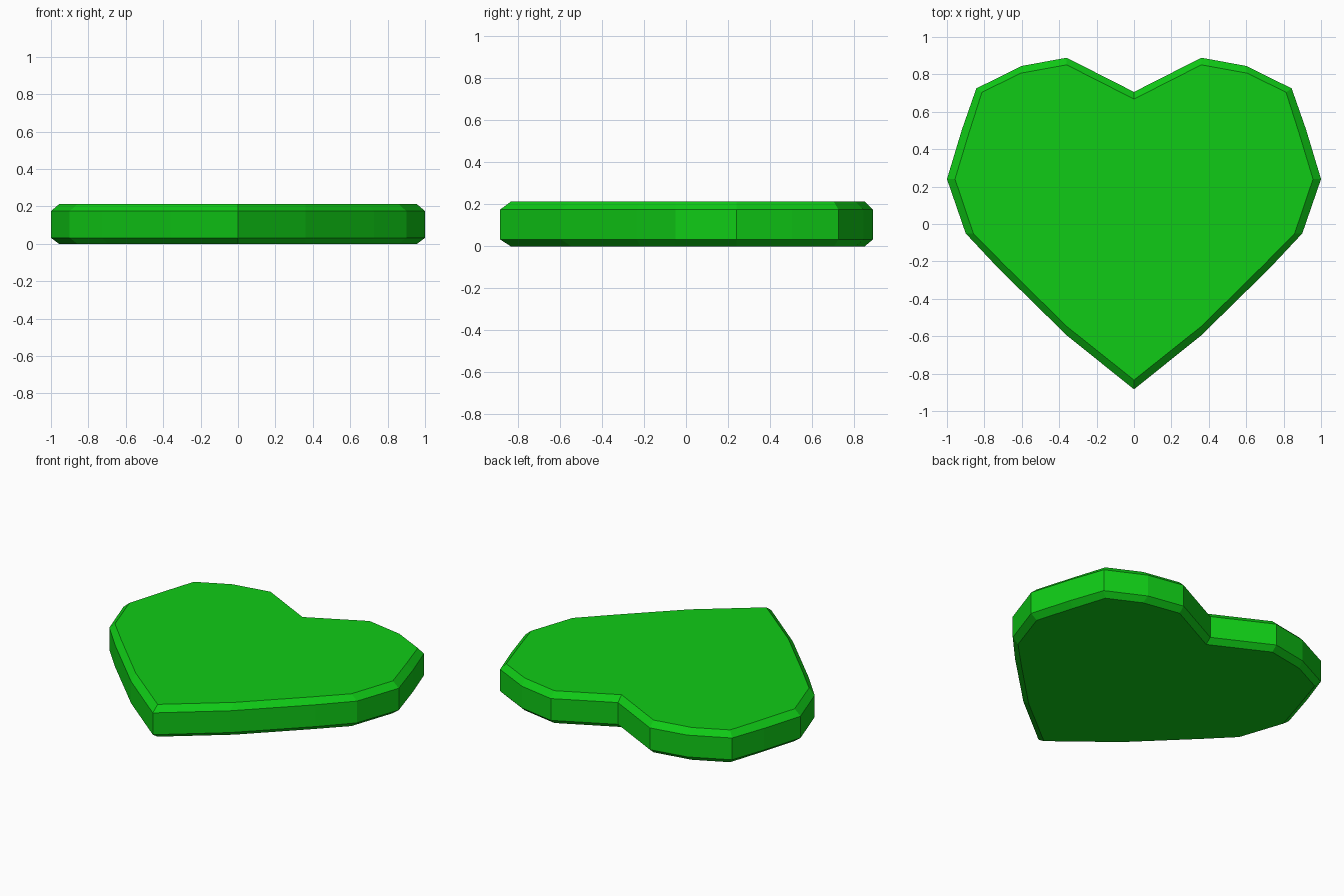
import bpy, bmesh

if "Cube" in bpy.data.objects:
    bpy.data.objects.remove(bpy.data.objects["Cube"])

# Right half of the heart outline, notch to tip: rim and inset cap
RIM = [(0, .706), (.36, .889), (.60, .845), (.843, .725), (.92, .505),
       (1, .24), (.90, -.05), (.727, -.235), (.36, -.595), (0, -.884)]
CAP = [(0, .668), (.36, .851), (.607, .806), (.813, .704), (.883, .485),
       (.957, .24), (.859, -.05), (.695, -.217), (.36, -.547), (0, -.834)]


def mirrored(half):
    return half + [(-x, y) for x, y in half[-2:0:-1]]


# Heart slab: stacked loops with chamfered top and bottom edges
bm = bmesh.new()
rings = [[bm.verts.new((x, y, z)) for x, y in mirrored(half)]
         for half, z in ((CAP, 0), (RIM, .032), (RIM, .175), (CAP, .212))]
n = len(rings[0])
for low, high in zip(rings, rings[1:]):
    for i in range(n):
        j = (i + 1) % n
        bm.faces.new((low[i], low[j], high[j], high[i]))
bm.faces.new(rings[0])
bm.faces.new(rings[-1])
bmesh.ops.recalc_face_normals(bm, faces=bm.faces)

mesh = bpy.data.meshes.new("heart")
bm.to_mesh(mesh)
bm.free()
heart = bpy.data.objects.new("heart", mesh)
bpy.context.collection.objects.link(heart)

# Green material
green = bpy.data.materials.new("green")
green.diffuse_color = (.005, .60, .008, 1)
green.use_nodes = True
green.node_tree.nodes["Principled BSDF"].inputs["Base Color"].default_value = green.diffuse_color
mesh.materials.append(green)
